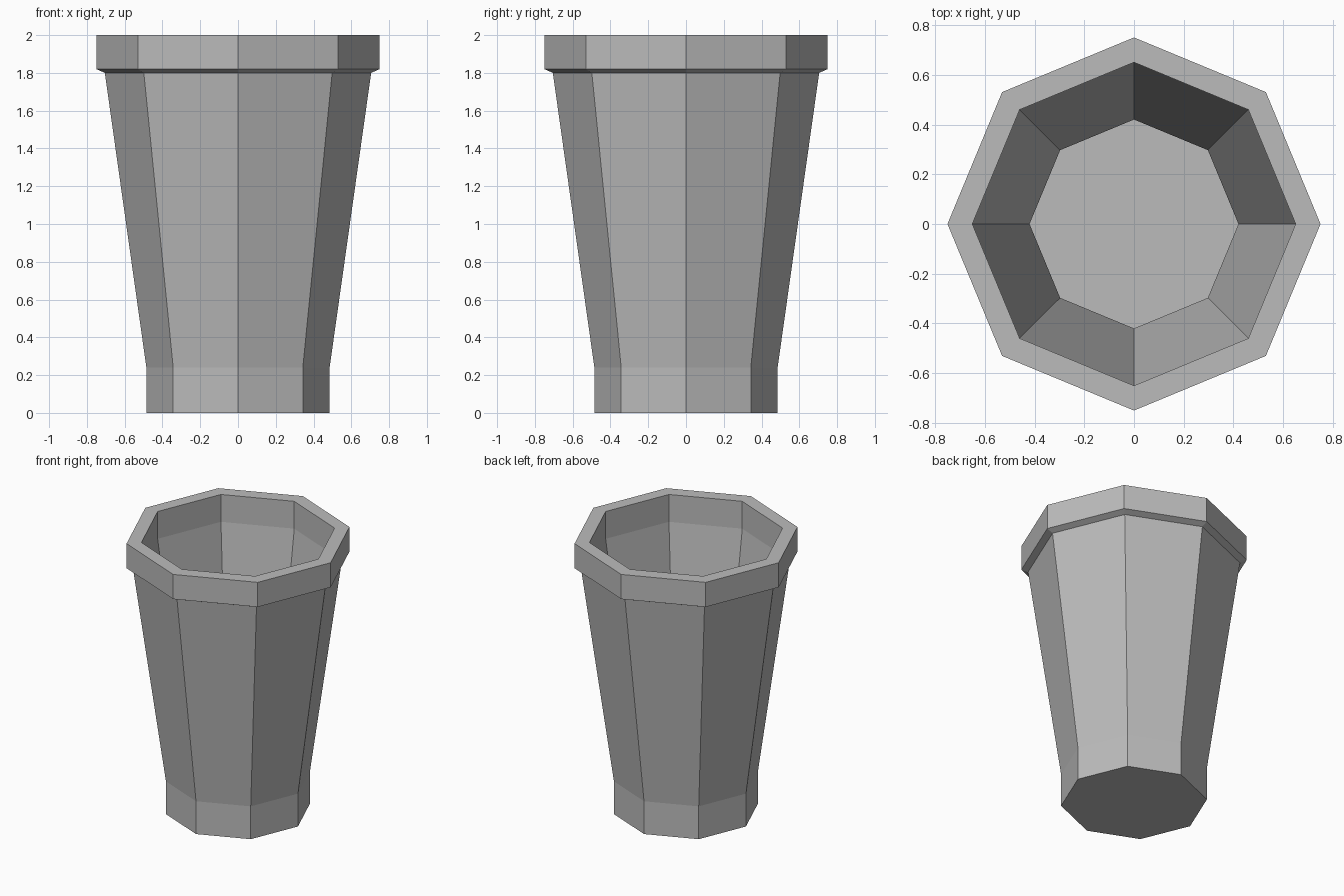
import bpy
import bmesh
from math import cos, sin, pi

cube = bpy.data.objects.get("Cube")
if cube:
    bpy.data.objects.remove(cube)

SIDES = 8

# Plain grey material
grey = bpy.data.materials.new("plain_grey")
grey.use_nodes = True
colour = (0.5, 0.5, 0.5, 1)
grey.diffuse_color = colour
grey.node_tree.nodes["Principled BSDF"].inputs["Base Color"].default_value = colour

# Wall section from the base, up the outside, over the rim, down to the inner floor
profile = [
    (0.485, 0), (0.485, 0.24), (0.705, 1.80),             # foot and flared body
    (0.75, 1.82), (0.75, 2.0), (0.65, 2.0),               # collar
    (0.65, 1.80), (0.42, 0.24), (0.42, 0.06),             # hollow inside
]


def ring(bm, radius, z):
    angles = [2 * pi * i / SIDES for i in range(SIDES)]
    return [bm.verts.new((radius * cos(a), radius * sin(a), z)) for a in angles]


# Octagonal container, closed at the base and the inner floor
bm = bmesh.new()
rings = [ring(bm, r, z) for r, z in profile]
for low, high in zip(rings, rings[1:]):
    for i in range(SIDES):
        j = (i + 1) % SIDES
        bm.faces.new((low[i], low[j], high[j], high[i]))
bm.faces.new(rings[0][::-1])
bm.faces.new(rings[-1])
bmesh.ops.recalc_face_normals(bm, faces=bm.faces)

mesh = bpy.data.meshes.new("octagonal_container")
bm.to_mesh(mesh)
bm.free()
mesh.materials.append(grey)
container = bpy.data.objects.new("octagonal_container", mesh)
bpy.context.collection.objects.link(container)
